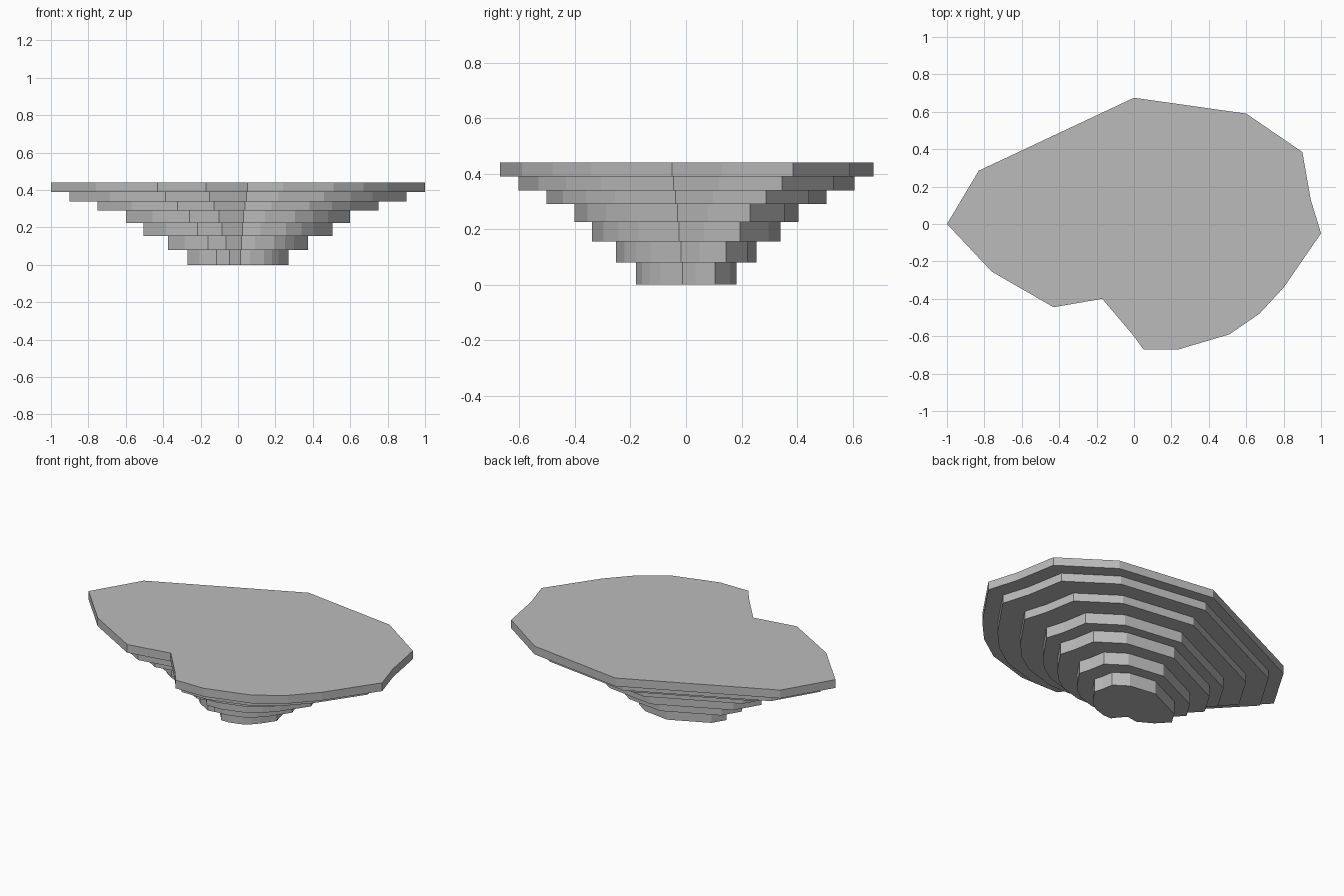
import bpy
import bmesh

cube = bpy.data.objects.get("Cube")
if cube:
    bpy.data.objects.remove(cube, do_unlink=True)

# Single stone colour
stone = bpy.data.materials.new("stone_grey")
stone.use_nodes = True
GREY = (0.5, 0.5, 0.5, 1)
stone.diffuse_color = GREY
stone.node_tree.nodes["Principled BSDF"].inputs["Base Color"].default_value = GREY

# Plateau outline, counter-clockwise from the back
OUTLINE = [(0, .675), (-.83, .285), (-1, 0), (-.76, -.255), (-.43, -.445),
           (-.17, -.4), (0, -.6), (.05, -.67), (.24, -.67), (.51, -.59),
           (.67, -.48), (.8, -.34), (1, -.05), (.945, .13), (.9, .385), (.6, .59)]

# Each terrace: outline scale and top height, lowest first
TERRACES = [(.27, .08), (.375, .155), (.505, .225), (.6, .29),
            (.75, .34), (.9, .39), (1, .44)]


def terrace(name, scale, bottom, top):
    bm = bmesh.new()
    base = bm.faces.new([bm.verts.new((x * scale, y * scale, bottom)) for x, y in OUTLINE])
    grown = bmesh.ops.extrude_face_region(bm, geom=[base], use_keep_orig=True)
    for item in grown["geom"]:
        if isinstance(item, bmesh.types.BMVert):
            item.co.z = top
    bmesh.ops.recalc_face_normals(bm, faces=bm.faces)
    mesh = bpy.data.meshes.new(name)
    bm.to_mesh(mesh)
    bm.free()
    mesh.materials.append(stone)
    bpy.context.collection.objects.link(bpy.data.objects.new(name, mesh))


# Stack the terraces from the narrow foot to the wide plateau
bottom = 0
for i, (scale, top) in enumerate(TERRACES):
    name = "plateau" if i == len(TERRACES) - 1 else f"terrace_{i + 1}"
    terrace(name, scale, bottom, top)
    bottom = top
